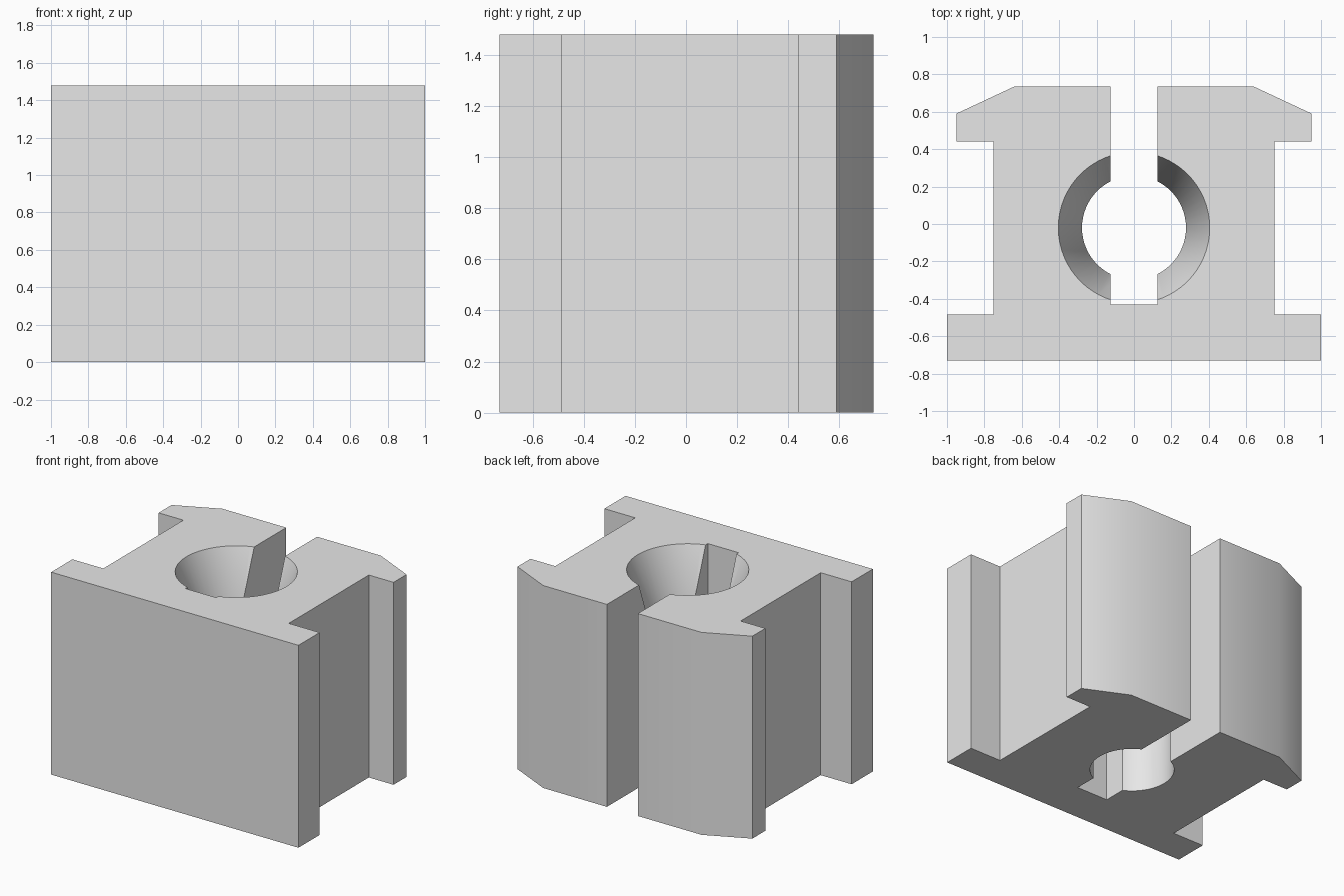
import bpy, bmesh, math

cube = bpy.data.objects.get("Cube")
if cube:
    bpy.data.objects.remove(cube, do_unlink=True)

HEIGHT = 1.48
SLOT = 0.125          # half width of the slot
BORE_Y = -0.02

grey = bpy.data.materials.new("plain grey")
grey.use_nodes = True
grey.diffuse_color = (0.8, 0.8, 0.8, 1)
grey.node_tree.nodes["Principled BSDF"].inputs["Base Color"].default_value = (0.8, 0.8, 0.8, 1)


def make_object(name, bm):
    bmesh.ops.recalc_face_normals(bm, faces=bm.faces)
    mesh = bpy.data.meshes.new(name)
    bm.to_mesh(mesh)
    bm.free()
    mesh.materials.append(grey)
    obj = bpy.data.objects.new(name, mesh)
    bpy.context.collection.objects.link(obj)
    return obj


def extrude_half_profile(name, half, z0, z1):
    """Mirror a right-hand outline across x = 0 and extrude it upward."""
    outline = half + [(-x, y) for x, y in reversed(half)]
    bm = bmesh.new()
    face = bm.faces.new([bm.verts.new((x, y, z0)) for x, y in outline])
    top = bmesh.ops.extrude_face_region(bm, geom=[face])["geom"]
    moved = [v for v in top if isinstance(v, bmesh.types.BMVert)]
    bmesh.ops.translate(bm, verts=moved, vec=(0, 0, z1 - z0))
    return make_object(name, bm)


def lathe(name, profile, steps):
    """Closed solid of revolution about the bore axis."""
    bm = bmesh.new()
    verts = [bm.verts.new((r, BORE_Y, z)) for r, z in profile]
    edges = [bm.edges.new(pair) for pair in zip(verts, verts[1:])]
    bmesh.ops.spin(bm, geom=verts + edges, cent=(0, BORE_Y, 0), axis=(0, 0, 1),
                   angle=math.tau, steps=steps)
    bmesh.ops.remove_doubles(bm, verts=bm.verts, dist=1e-5)
    return make_object(name, bm)


# Slotted block: front plate, web, chamfered rear lips and open rear slot
block = extrude_half_profile("clamp_block", [
    (1.0, -0.73), (1.0, -0.485), (0.75, -0.485), (0.75, 0.44),
    (0.95, 0.44), (0.95, 0.59), (0.64, 0.735), (SLOT, 0.735), (SLOT, -0.43),
], 0, HEIGHT)

# Straight bore with a tapered mouth, continued slightly past both ends
R_TOP, R_BORE, DEPTH, OVER = 0.405, 0.278, 0.37, 0.1
slope = (R_TOP - R_BORE) / DEPTH
bore = lathe("bore_cutter", [
    (0, -OVER), (R_BORE, -OVER), (R_BORE, HEIGHT - DEPTH),
    (R_TOP + slope * OVER, HEIGHT + OVER), (0, HEIGHT + OVER),
], 64)
bore.hide_render = True

cut = block.modifiers.new("bore", "BOOLEAN")
cut.operation = "DIFFERENCE"
cut.solver = "EXACT"
cut.object = bore

# Apply the cut, then shade the curved walls smooth
bpy.ops.object.select_all(action="DESELECT")
block.select_set(True)
bpy.context.view_layer.objects.active = block
bpy.ops.object.modifier_apply(modifier=cut.name)
bpy.data.objects.remove(bore, do_unlink=True)
bpy.ops.object.shade_smooth_by_angle(angle=math.radians(30))
